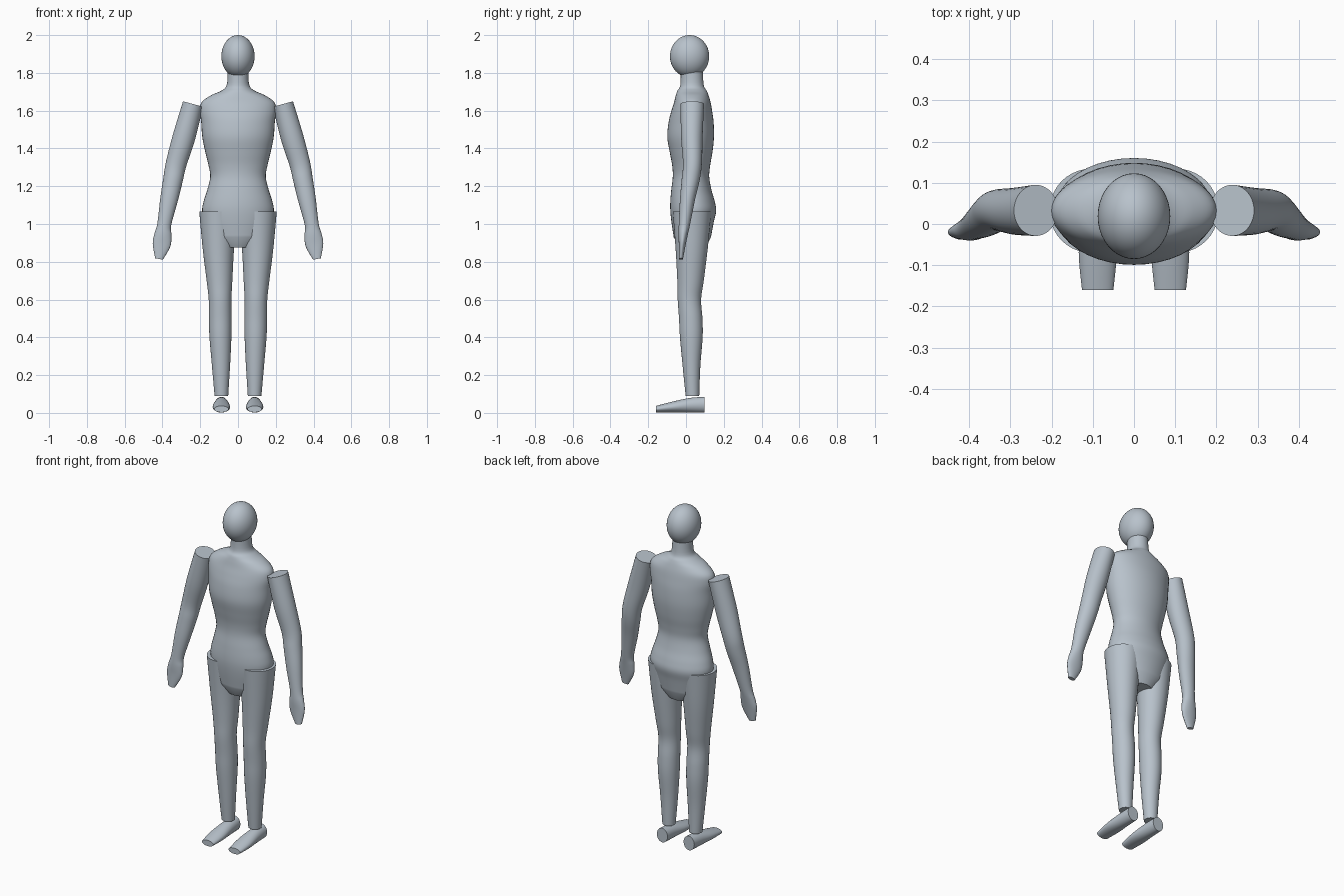
import bpy, bmesh, math
from mathutils import Vector

if "Cube" in bpy.data.objects:
    bpy.data.objects.remove(bpy.data.objects["Cube"])

GREY = bpy.data.materials.new("mannequin grey")
GREY.diffuse_color = (0.48, 0.54, 0.60, 1)
GREY.use_nodes = True
GREY.node_tree.nodes["Principled BSDF"].inputs["Base Color"].default_value = GREY.diffuse_color
SIDES = 40


def finish(bm, name):
    bmesh.ops.recalc_face_normals(bm, faces=bm.faces[:])
    me = bpy.data.meshes.new(name)
    bm.to_mesh(me)
    bm.free()
    me.materials.append(GREY)
    ob = bpy.data.objects.new(name, me)
    bpy.context.collection.objects.link(ob)
    bpy.ops.object.select_all(action='DESELECT')
    ob.select_set(True)
    bpy.context.view_layer.objects.active = ob
    bpy.ops.object.shade_smooth_by_angle(angle=math.radians(30))
    return ob


def smooth(rings, steps=5):
    """Catmull-Rom interpolation of the section table."""
    out = []
    for i in range(len(rings) - 1):
        p0, p1 = rings[max(i - 1, 0)], rings[i]
        p2, p3 = rings[i + 1], rings[min(i + 2, len(rings) - 1)]
        for k in range(steps):
            t = k / steps
            out.append([0.5 * (2 * b + (c - a) * t + (2 * a - 5 * b + 4 * c - d) * t * t
                               + (3 * b - a - 3 * c + d) * t ** 3)
                        for a, b, c, d in zip(p0, p1, p2, p3)])
    return out + [list(rings[-1])]


def loft(name, rings, mode="level", side=1, extra=()):
    """Skin elliptical sections (x, y, z, radius_u, radius_v) and cap both ends."""
    rings = smooth(rings) + [list(r) for r in extra]
    bm = bmesh.new()
    loops = []
    for i, (x, y, z, ru, rv) in enumerate(rings):
        u, v = Vector((1, 0, 0)), Vector((0, 1, 0))
        if mode == "along_y":
            v = Vector((0, 0, 1))
        elif mode == "tilted":
            a, b = rings[max(i - 1, 0)], rings[min(i + 1, len(rings) - 1)]
            u = v.cross(Vector((a[0] - b[0], 0, a[2] - b[2]))).normalized()
        loop = []
        for k in range(SIDES):
            t = 2 * math.pi * k / SIDES
            p = Vector((x, y, z)) + u * (ru * math.cos(t)) + v * (rv * math.sin(t))
            loop.append(bm.verts.new((p.x * side, p.y, p.z)))
        loops.append(loop)
    for a, b in zip(loops, loops[1:]):
        for k in range(SIDES):
            n = (k + 1) % SIDES
            bm.faces.new((a[k], a[n], b[n], b[k]))
    bm.faces.new(loops[0])
    bm.faces.new(loops[-1])
    return finish(bm, name)


# Head
bm = bmesh.new()
bmesh.ops.create_uvsphere(bm, u_segments=40, v_segments=24, radius=1)
for v in bm.verts:
    v.co = (v.co.x * 0.088, v.co.y * 0.104 + 0.019, v.co.z * 0.112 + 1.888)
finish(bm, "head")

# Torso with neck: height, half width, front y, back y
body = [(1.82, .054, -.028, .088), (1.735, .060, -.030, .094), (1.705, .090, -.046, .110),
        (1.68, .145, -.054, .120), (1.645, .192, -.063, .130), (1.60, .202, -.077, .138),
        (1.54, .195, -.092, .146), (1.46, .189, -.099, .148), (1.38, .173, -.086, .140),
        (1.31, .156, -.073, .128), (1.25, .147, -.070, .123), (1.18, .163, -.078, .135),
        (1.12, .182, -.083, .152), (1.07, .190, -.083, .160), (1.01, .178, -.077, .147),
        (.93, .150, -.065, .132)]
loft("torso", [(0, (f + b) / 2, z, w, (b - f) / 2) for z, w, f, b in body],
     extra=[(0, .035, .875, .08, .07)])

ARM = [(.238, .033, 1.635, .055, .062), (.286, .031, 1.46, .060, .057),
       (.327, .034, 1.32, .055, .050), (.344, .025, 1.235, .052, .048),
       (.365, .008, 1.13, .047, .040), (.390, -.008, 1.0, .037, .030),
       (.397, -.015, .945, .045, .025), (.405, -.020, .888, .047, .018),
       (.418, -.027, .815, .021, .011)]
LEG = [(.104, .032, 1.065, .101, .102), (.104, .030, .87, .083, .085),
       (.098, .024, .70, .068, .070), (.095, .018, .60, .060, .062),
       (.094, .025, .50, .060, .062), (.093, .028, .40, .058, .060),
       (.090, .029, .25, .048, .047), (.088, .034, .09, .036, .036)]
FOOT = [(.088, .098, .043, .035, .042), (.088, .02, .040, .040, .039),
        (.088, -.07, .031, .046, .029), (.088, -.16, .020, .038, .017)]

# Mirrored limbs
for label, s in (("right", -1), ("left", 1)):
    loft(label + "_arm", ARM, "tilted", s)
    loft(label + "_leg", LEG, "level", s)
    loft(label + "_foot", FOOT, "along_y", s)
